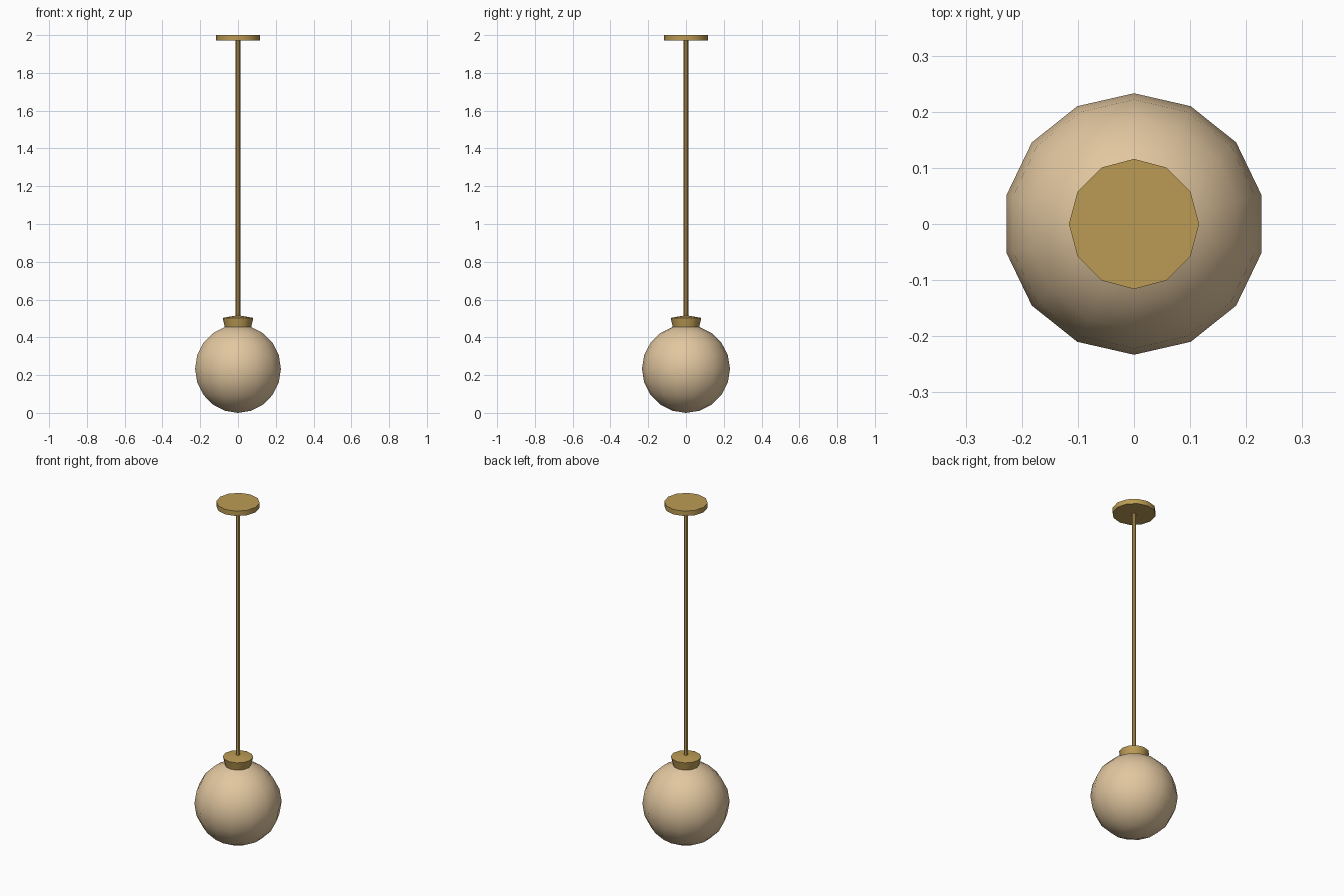
import bpy
import math

cube = bpy.data.objects.get("Cube")
if cube:
    bpy.data.objects.remove(cube, do_unlink=True)


def material(name, colour):
    mat = bpy.data.materials.new(name)
    mat.use_nodes = True
    mat.diffuse_color = colour
    mat.node_tree.nodes["Principled BSDF"].inputs["Base Color"].default_value = colour
    return mat


def finish(name, mat):
    obj = bpy.context.object
    obj.name = name
    obj.data.materials.append(mat)
    bpy.ops.object.shade_smooth_by_angle(angle=math.radians(40))
    return obj


def tapered(name, mat, sides, r_low, r_high, z_low, z_high):
    bpy.ops.mesh.primitive_cone_add(vertices=sides, radius1=r_low, radius2=r_high,
                                    depth=z_high - z_low,
                                    location=(0, 0, (z_low + z_high) / 2))
    return finish(name, mat)


brass = material("brass", (0.50, 0.33, 0.09, 1))
glass = material("warm_cream_glass", (0.76, 0.57, 0.35, 1))

# Globe shade
R = 0.233
bpy.ops.mesh.primitive_uv_sphere_add(segments=14, ring_count=10, radius=R,
                                     rotation=(0, 0, math.pi / 2), location=(0, 0, R))
globe = finish("globe_shade", glass)
globe.rotation_euler.z = 0

# Flared holder with a shallow conical lid
tapered("globe_holder", brass, 12, 0.07, 0.081, 0.455, 0.503)
tapered("holder_lid", brass, 12, 0.081, 0.0, 0.503, 0.517)

# Hanging rod and ceiling plate
tapered("hanging_rod", brass, 8, 0.012, 0.012, 0.50, 1.975)
tapered("ceiling_plate", brass, 12, 0.116, 0.116, 1.971, 2.0)
